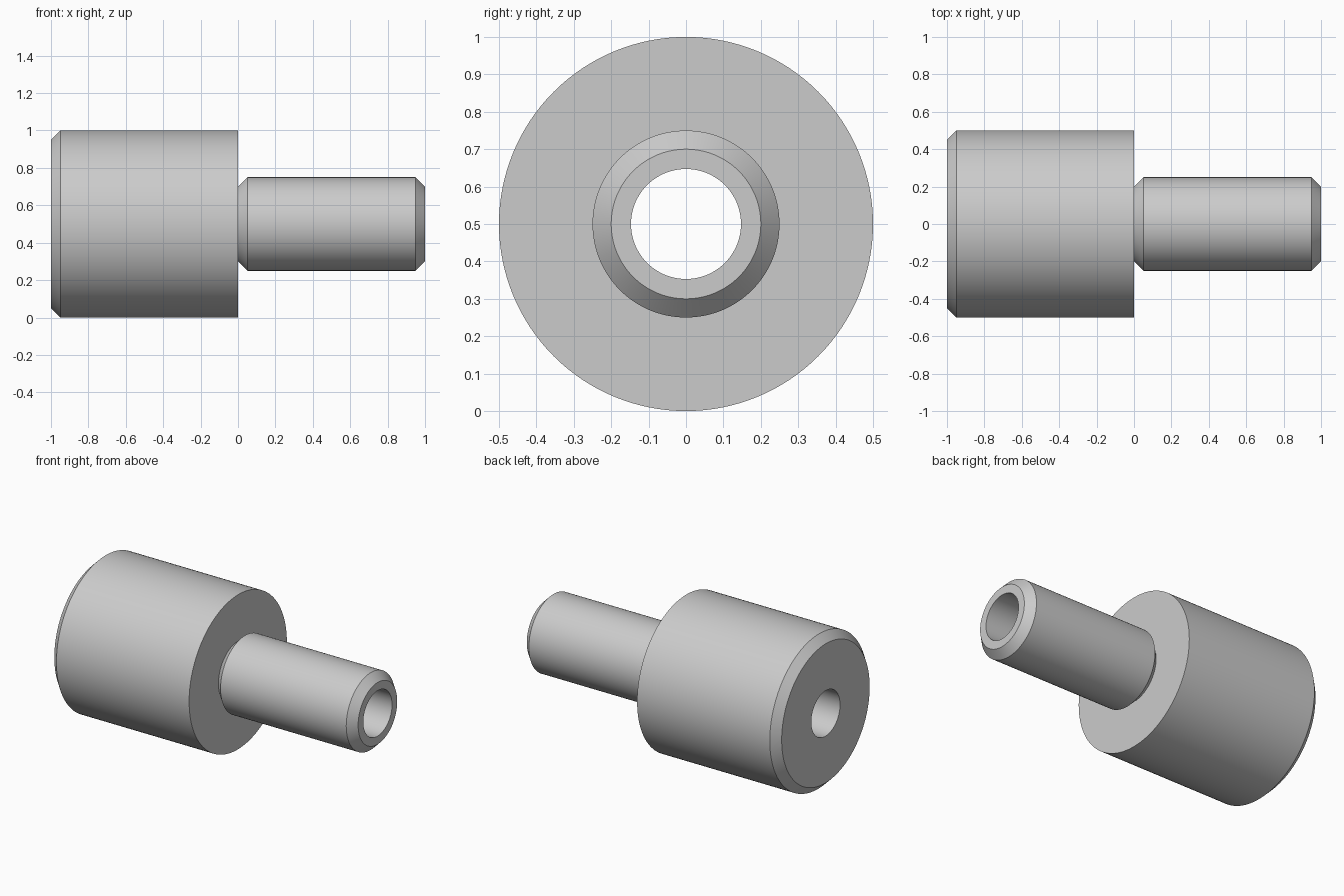
import bpy
import bmesh
import math
from mathutils import Matrix, Vector

SEGMENTS = 128
AXIS_HEIGHT = 0.5
BORE = 0.147

if "Cube" in bpy.data.objects:
    bpy.data.objects.remove(bpy.data.objects["Cube"], do_unlink=True)

# Plain grey metal
grey = bpy.data.materials.new("grey_metal")
grey.use_nodes = True
colour = (0.6, 0.6, 0.6, 1.0)
grey.diffuse_color = colour
grey.node_tree.nodes["Principled BSDF"].inputs["Base Color"].default_value = colour


def lathe_x(name, profile, material):
    """Revolve a closed (x, radius) profile around the x axis."""
    bm = bmesh.new()
    verts = [bm.verts.new((x, 0, r)) for x, r in profile]
    edges = [bm.edges.new((a, b)) for a, b in zip(verts, verts[1:] + verts[:1])]
    bmesh.ops.spin(bm, geom=verts + edges, cent=Vector(), axis=Vector((1, 0, 0)),
                   angle=math.tau, steps=SEGMENTS)
    bmesh.ops.remove_doubles(bm, verts=bm.verts[:], dist=0.0001)
    bmesh.ops.recalc_face_normals(bm, faces=bm.faces[:])
    bmesh.ops.transform(bm, matrix=Matrix.Translation((0, 0, AXIS_HEIGHT)), verts=bm.verts[:])
    mesh = bpy.data.meshes.new(name)
    bm.to_mesh(mesh)
    bm.free()
    mesh.materials.append(material)
    obj = bpy.data.objects.new(name, mesh)
    bpy.context.collection.objects.link(obj)
    bpy.ops.object.select_all(action="DESELECT")
    obj.select_set(True)
    bpy.context.view_layer.objects.active = obj
    bpy.ops.object.shade_smooth_by_angle(angle=math.radians(30))
    return obj


# Stepped bushing: wide chamfered body, undercut neck, narrow spigot, through bore
lathe_x("stepped_bushing", [
    (-1, BORE), (-1, 0.45), (-0.95, 0.5), (0, 0.5),
    (0, 0.2), (0.05, 0.25), (0.95, 0.25), (1, 0.2), (1, BORE),
], grey)
